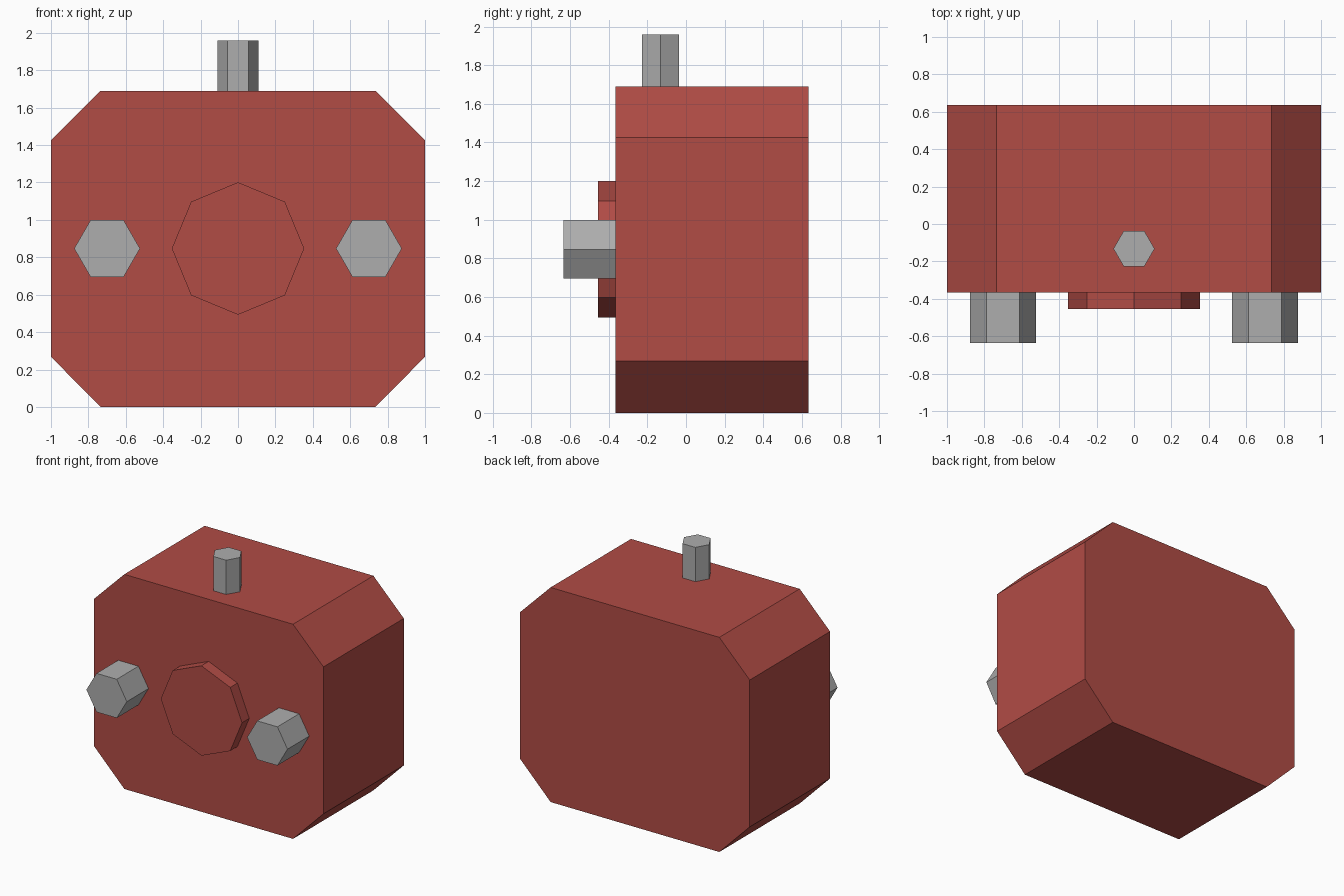
import bpy, bmesh, math
from mathutils import Vector

if "Cube" in bpy.data.objects:
    bpy.data.objects.remove(bpy.data.objects["Cube"])


def material(name, rgb):
    m = bpy.data.materials.new(name)
    m.diffuse_color = (*rgb, 1.0)
    m.use_nodes = True
    m.node_tree.nodes["Principled BSDF"].inputs["Base Color"].default_value = m.diffuse_color
    return m


RED = material("brick red", (0.44, 0.072, 0.06))
GREY = material("mid grey", (0.42, 0.42, 0.42))


def ring(sides, radius, centre, phase=0.0):
    """Regular polygon outline, first corner at the phase angle."""
    return [(centre[0] + radius * math.cos(phase + math.tau * i / sides),
             centre[1] + radius * math.sin(phase + math.tau * i / sides))
            for i in range(sides)]


def prism(name, outline, axis, start, end, mat):
    """Extrude an outline along y (outline is x, z) or z (outline is x, y)."""
    bm = bmesh.new()
    place = (lambda u, v: (u, start, v)) if axis == "y" else (lambda u, v: (u, v, start))
    face = bm.faces.new([bm.verts.new(place(u, v)) for u, v in outline])
    new = bmesh.ops.extrude_face_region(bm, geom=[face])["geom"]
    step = Vector((0, end - start, 0)) if axis == "y" else Vector((0, 0, end - start))
    bmesh.ops.translate(bm, vec=step,
                        verts=[g for g in new if isinstance(g, bmesh.types.BMVert)])
    bmesh.ops.recalc_face_normals(bm, faces=bm.faces)
    mesh = bpy.data.meshes.new(name)
    bm.to_mesh(mesh)
    bm.free()
    mesh.materials.append(mat)
    obj = bpy.data.objects.new(name, mesh)
    bpy.context.collection.objects.link(obj)
    return obj


FRONT, BACK, TOP, MID = -0.365, 0.635, 1.69, 0.847

# Housing with four chamfered corners
housing = [(0.735, 0), (1, 0.268), (1, 1.425), (0.735, TOP),
           (-0.735, TOP), (-1, 1.425), (-1, 0.268), (-0.735, 0)]
prism("housing", housing, "y", FRONT, BACK, RED)

# Raised octagonal disc on the front
prism("front_disc", ring(8, 0.354, (0, MID)), "y", FRONT, -0.455, RED)

# Hexagonal studs either side of the disc
for side, x in (("left", -0.70), ("right", 0.70)):
    prism(side + "_stud", ring(6, 0.176, (x, MID)), "y", FRONT, -0.635, GREY)

# Hexagonal peg on the top
prism("top_peg", ring(6, 0.11, (0, -0.132)), "z", TOP, 1.96, GREY)
